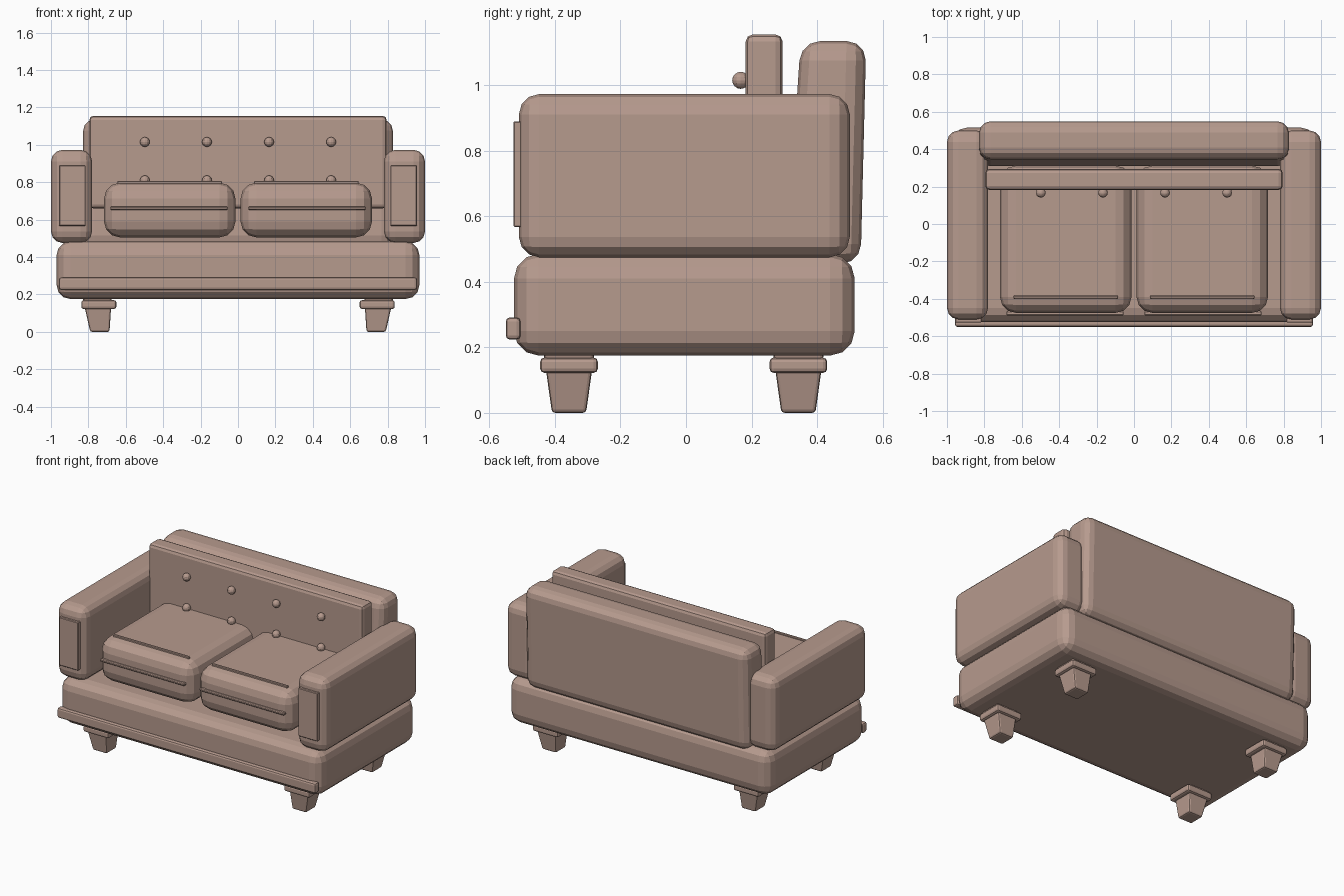
import bpy, bmesh

if "Cube" in bpy.data.objects:
    bpy.data.objects.remove(bpy.data.objects["Cube"])

fabric = bpy.data.materials.new("dusty_brown")
fabric.diffuse_color = (0.47, 0.325, 0.27, 1)
fabric.use_nodes = True
fabric.node_tree.nodes["Principled BSDF"].inputs["Base Color"].default_value = fabric.diffuse_color


def block(name, x, y, z, bevel, segments=3, x_low=None, y_low=None):
    """Rounded block from (min, max) ranges; x_low / y_low taper the bottom."""
    bm = bmesh.new()
    bmesh.ops.create_cube(bm, size=2)
    for v in bm.verts:
        top = v.co.z > 0
        xr = x if top or x_low is None else x_low
        yr = y if top or y_low is None else y_low
        v.co = (xr[v.co.x > 0], yr[v.co.y > 0], z[top])
    bmesh.ops.recalc_face_normals(bm, faces=bm.faces)
    bmesh.ops.bevel(bm, geom=bm.edges[:], offset=bevel, segments=segments,
                    profile=0.5, affect='EDGES', clamp_overlap=True)
    return finish(name, bm)


def finish(name, bm):
    me = bpy.data.meshes.new(name)
    bm.to_mesh(me)
    bm.free()
    me.materials.append(fabric)
    ob = bpy.data.objects.new(name, me)
    bpy.context.collection.objects.link(ob)
    return ob


def side(s, a, b):
    """Mirror an x range to side s."""
    return tuple(sorted((s * a, s * b)))


# Base and front rail
block("base", (-0.97, 0.97), (-0.525, 0.515), (0.175, 0.485), 0.075)
block("front_rail", (-0.957, 0.957), (-0.55, -0.505), (0.224, 0.291), 0.012, 2)

# Leaning backrest and the thin tufted panel in front of it
block("backrest", (-0.828, 0.828), (0.35, 0.55), (0.455, 1.135), 0.06,
      y_low=(0.305, 0.533))
block("back_panel", (-0.795, 0.795), (0.182, 0.295), (0.66, 1.155), 0.022, 2)

for s, label in ((-1, "left"), (1, "right")):
    # Arms with front plates
    block("arm_" + label, side(s, 0.78, 1.0), (-0.51, 0.5), (0.475, 0.973), 0.062)
    block("arm_plate_" + label, side(s, 0.815, 0.957), (-0.527, -0.5),
          (0.567, 0.89), 0.004, 1)

    # Seat cushions with piping
    block("cushion_" + label, side(s, 0.0135, 0.7165), (-0.475, 0.312),
          (0.505, 0.797), 0.085)
    block("front_piping_" + label, side(s, 0.055, 0.683), (-0.49, -0.465),
          (0.652, 0.67), 0.005, 1)
    block("top_piping_" + label, side(s, 0.085, 0.645), (-0.4, -0.383),
          (0.785, 0.807), 0.004, 1)

    # Legs with collars
    for cy, end in ((-0.357, "front"), (0.343, "back")):
        block(f"leg_{end}_{label}", side(s, 0.675, 0.832), (cy - 0.078, cy + 0.078),
              (0.0, 0.185), 0.01, 2,
              x_low=side(s, 0.687, 0.79), y_low=(cy - 0.052, cy + 0.052))
        block(f"leg_collar_{end}_{label}", side(s, 0.65, 0.838),
              (cy - 0.088, cy + 0.088), (0.122, 0.169), 0.013, 2)

# Tufting buttons
for row, z in enumerate((0.81, 1.015)):
    for col in range(4):
        bm = bmesh.new()
        bmesh.ops.create_uvsphere(bm, u_segments=12, v_segments=8, radius=0.026)
        bmesh.ops.translate(bm, verts=bm.verts, vec=(-0.498 + col * 0.332, 0.167, z))
        finish(f"button_{row}_{col}", bm)
